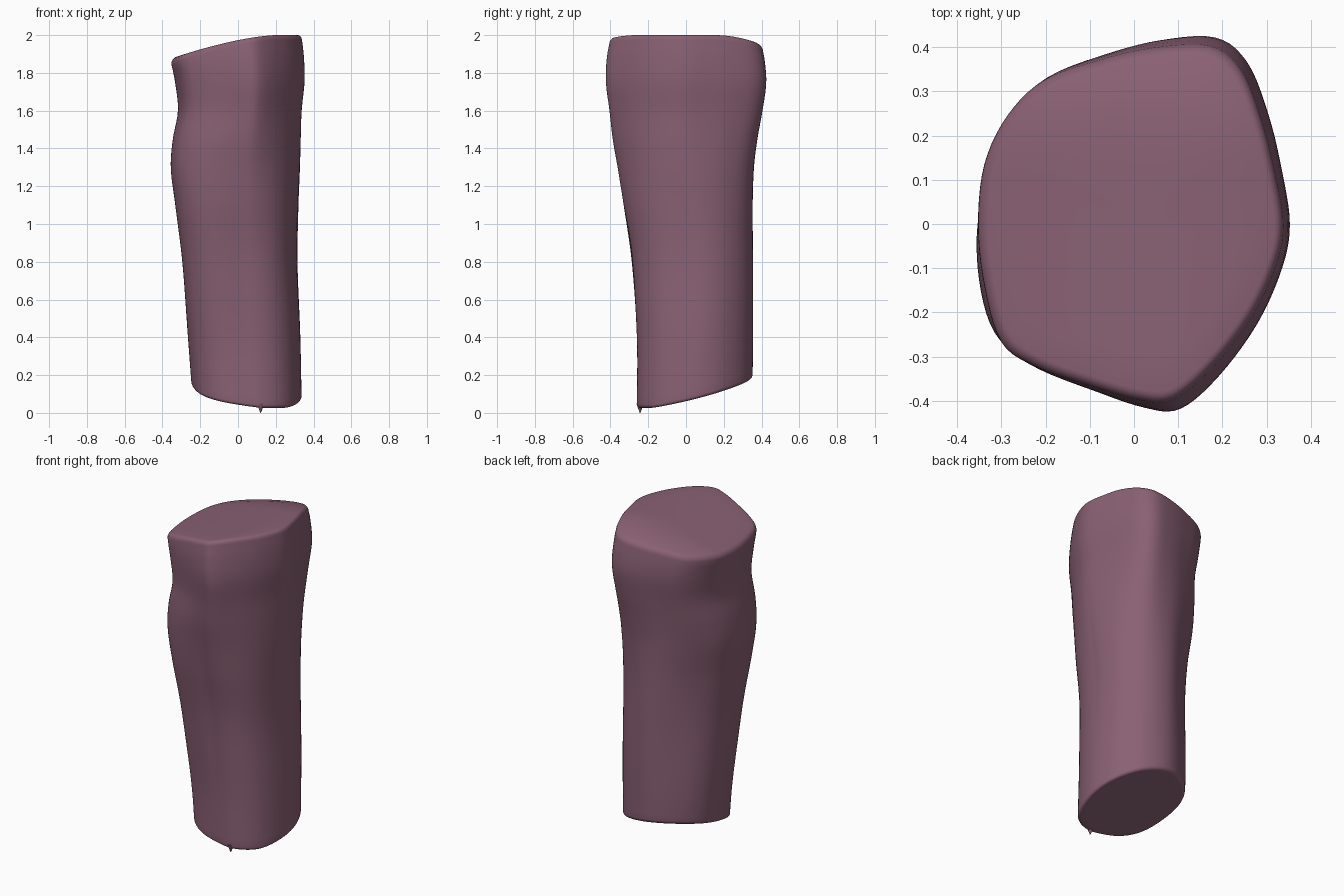
import bpy, bmesh, math

if "Cube" in bpy.data.objects:
    bpy.data.objects.remove(bpy.data.objects["Cube"])

# Extents of the block by height: z, x min, x max, y min, y max
LEVELS = [
    (0.00, -0.235, 0.338, -0.260, 0.350),
    (0.40, -0.265, 0.330, -0.260, 0.355),
    (0.80, -0.295, 0.315, -0.287, 0.355),
    (1.10, -0.332, 0.320, -0.330, 0.353),
    (1.30, -0.356, 0.328, -0.362, 0.360),
    (1.45, -0.345, 0.332, -0.388, 0.378),
    (1.60, -0.318, 0.337, -0.405, 0.405),
    (1.75, -0.333, 0.352, -0.424, 0.425),
    (1.87, -0.355, 0.350, -0.420, 0.416),
    (2.00, -0.360, 0.337, -0.400, 0.395),
]
# Outline of the wide upper end, anticlockwise
TOP = [(0.355, 0), (0.337, 0.12), (0.305, 0.25), (0.255, 0.37), (0.18, 0.425), (0.05, 0.418),
       (-0.07, 0.388), (-0.20, 0.338), (-0.285, 0.255), (-0.34, 0.14), (-0.355, 0), (-0.34, -0.14),
       (-0.30, -0.27), (-0.22, -0.33), (-0.10, -0.378), (0.02, -0.418), (0.10, -0.42),
       (0.19, -0.345), (0.28, -0.225), (0.337, -0.10)]
SUB = 5


def smooth_loop(pts):
    out, n = [], len(pts)
    for i in range(n):
        a, b, c, d = (pts[(i + k) % n] for k in (-1, 0, 1, 2))
        for s in range(SUB):
            t = s / SUB
            out.append(tuple(0.5 * (2 * q + (r - p) * t + (2 * p - 5 * q + 4 * r - u) * t * t
                                    + (3 * q - p - 3 * r + u) * t ** 3)
                             for p, q, r, u in zip(a, b, c, d)))
    return out


def fit(pts, x0=-1, x1=1, y0=-1, y1=1):
    xs, ys = [p[0] for p in pts], [p[1] for p in pts]
    ax, bx, ay, by = min(xs), max(xs), min(ys), max(ys)
    return [(x0 + (x - ax) / (bx - ax) * (x1 - x0), y0 + (y - ay) / (by - ay) * (y1 - y0))
            for x, y in pts]


top = fit(smooth_loop(TOP))
low = []
for x, y in top:
    a = math.atan2(y, x)
    f = 1 + math.sin(2 * a) ** 2 * (0.02 - 0.08 * math.sin(a))
    low.append((f * math.cos(a), f * math.sin(a)))
N = len(top)


def extents(z):
    z = min(max(z, 0), 2)
    i = max(k for k in range(len(LEVELS) - 1) if LEVELS[k][0] <= z)
    b, c = LEVELS[i], LEVELS[i + 1]
    a, d = LEVELS[max(i - 1, 0)], LEVELS[min(i + 2, len(LEVELS) - 1)]
    h = c[0] - b[0]
    t = (z - b[0]) / h
    res = []
    for k in range(1, 5):
        m0 = (c[k] - a[k]) / (c[0] - a[0]) * h
        m1 = (d[k] - b[k]) / (d[0] - b[0]) * h
        res.append((2 * t**3 - 3 * t**2 + 1) * b[k] + (t**3 - 2 * t**2 + t) * m0
                   + (3 * t**2 - 2 * t**3) * c[k] + (t**3 - t**2) * m1)
    return res


def section(z):
    w = min(max((z - 0.85) / 0.95, 0), 1)
    w = 0.2 + 0.8 * w * w * (3 - 2 * w)
    # the middle is fuller front-left and back-right, flatter back-left
    g = math.sin(math.pi * min(max((z - 0.1) / 1.7, 0), 1)) ** 2
    pts = []
    for p, q in zip(low, top):
        x, y = (p[0] * (1 - w) + q[0] * w, p[1] * (1 - w) + q[1] * w)
        s = math.sin(2 * math.atan2(y, x))
        f = 1 + g * s * (0.085 if s > 0 else 0.10 if x < 0 else 0)
        pts.append((x * f, y * f))
    return fit(pts, *extents(z))


def z_top(x, y):
    return 2 - 0.3 * max(0, 0.2 - x) ** 1.5 - 0.8 * max(0, y - 0.15) ** 2


def z_bottom(x, y):
    return 0.025 + max(0, 0.25 * (y + 0.25) - 0.13 * (x - 0.12))


mat = bpy.data.materials.new("dusty mauve")
mat.diffuse_color = (0.25, 0.118, 0.172, 1)
mat.use_nodes = True
mat.node_tree.nodes["Principled BSDF"].inputs["Base Color"].default_value = mat.diffuse_color


def finish(bm, name, angle):
    bmesh.ops.recalc_face_normals(bm, faces=bm.faces)
    me = bpy.data.meshes.new(name)
    bm.to_mesh(me)
    bm.free()
    me.materials.append(mat)
    ob = bpy.data.objects.new(name, me)
    bpy.context.collection.objects.link(ob)
    bpy.context.view_layer.objects.active = ob
    ob.select_set(True)
    bpy.ops.object.shade_smooth_by_angle(angle=math.radians(angle))
    ob.select_set(False)


# Block: rings of (fraction of height, inset scale, offset from the end surface)
R_TOP, R_LOW, STEPS = 0.03, 0.02, 5
rings = []
for s in (0.02, 0.3, 0.6, 0.85):                       # bottom cap
    rings.append((0, s, 0))
for k in range(STEPS + 1):                             # bottom rounding
    a = k / STEPS * math.pi / 2
    rings.append((0, 1 - 0.06 * (1 - math.sin(a)), R_LOW * (1 - math.cos(a))))
for k in range(1, 48):                                 # sides
    rings.append((k / 48, 1, 0))
for k in range(STEPS + 1):                             # top rounding
    a = k / STEPS * math.pi / 2
    rings.append((1, 1 - 0.065 * (1 - math.cos(a)), -R_TOP * (1 - math.sin(a))))
for s in (0.75, 0.6, 0.4, 0.2, 0.02):                  # top cap
    rings.append((1, s, 0))

bm = bmesh.new()
loops = []
for t, s, off in rings:
    loop = []
    base = section(0.1 + 1.87 * t)
    for i in range(N):
        x, y = base[i]
        zb, zt = z_bottom(x, y) + R_LOW, z_top(x, y) - R_TOP
        if 0 < t < 1:
            z = zb + (zt - zb) * t
            x, y = section(z)[i]
        else:
            # ends take the section at their own local height
            x, y = section(zb if t == 0 else zt + 0.01)[i]
            cx, cy = (0.05, 0.045) if t == 0 else (0, 0)
            x, y = cx + (x - cx) * s, cy + (y - cy) * s
            z = (z_bottom if t == 0 else z_top)(x, y) + off
        loop.append(bm.verts.new((x, y, z)))
    loops.append(loop)
for a, b in zip(loops, loops[1:]):
    for i in range(N):
        j = (i + 1) % N
        bm.faces.new((a[i], a[j], b[j], b[i]))
bm.faces.new(loops[0])
bm.faces.new(loops[-1])
finish(bm, "block", 50)

# Small pointed burr under the front edge
bm = bmesh.new()
bmesh.ops.create_cone(bm, cap_ends=True, segments=10, radius1=0.002, radius2=0.02, depth=0.05)
bmesh.ops.translate(bm, verts=bm.verts, vec=(0.12, -0.243, 0.025))
finish(bm, "burr", 40)
